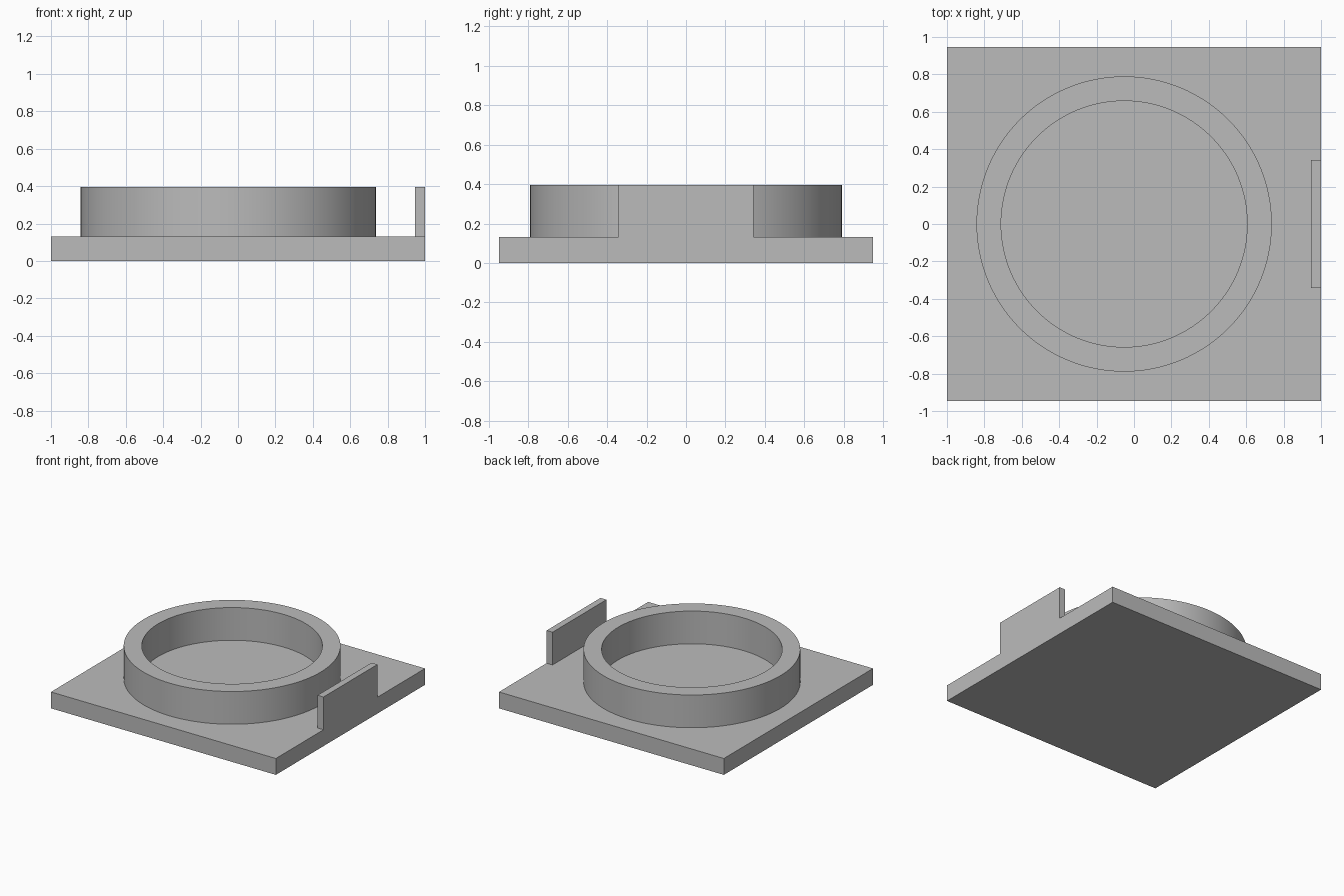
import bpy
import bmesh
import math

cube = bpy.data.objects.get("Cube")
if cube:
    bpy.data.objects.remove(cube, do_unlink=True)

# One grey for the whole model
GREY = (0.5, 0.5, 0.5, 1.0)
grey = bpy.data.materials.new("plain grey")
grey.use_nodes = True
grey.diffuse_color = GREY
grey.node_tree.nodes["Principled BSDF"].inputs["Base Color"].default_value = GREY

UNIT = 1 / 38           # half the plate length is 38 units
PLATE_TOP = 5 * UNIT
WALL_TOP = 15 * UNIT


def add_object(name, bm):
    bmesh.ops.recalc_face_normals(bm, faces=bm.faces)
    mesh = bpy.data.meshes.new(name)
    bm.to_mesh(mesh)
    bm.free()
    mesh.materials.append(grey)
    obj = bpy.data.objects.new(name, mesh)
    bpy.context.collection.objects.link(obj)
    return obj


def add_box(name, low, high):
    bm = bmesh.new()
    bmesh.ops.create_cube(bm, size=1)
    for v in bm.verts:
        v.co = [b if c > 0 else a for c, a, b in zip(v.co, low, high)]
    return add_object(name, bm)


def add_ring(name, centre_x, inner, outer, bottom, top, segments=128):
    # Rectangular wall section spun once around the ring's axis
    bm = bmesh.new()
    section = [(inner, bottom), (outer, bottom), (outer, top), (inner, top)]
    verts = [bm.verts.new((centre_x + r, 0, z)) for r, z in section]
    edges = [bm.edges.new((verts[i - 1], verts[i])) for i in range(len(verts))]
    bmesh.ops.spin(bm, geom=verts + edges, cent=(centre_x, 0, 0), axis=(0, 0, 1),
                   angle=math.tau, steps=segments, use_merge=True)
    bmesh.ops.remove_doubles(bm, verts=bm.verts, dist=1e-5)
    obj = add_object(name, bm)
    bpy.ops.object.select_all(action='DESELECT')
    obj.select_set(True)
    bpy.context.view_layer.objects.active = obj
    bpy.ops.object.shade_smooth_by_angle(angle=math.radians(30))
    return obj


# Flat base plate
add_box("base_plate", (-1, -36 * UNIT, 0), (1, 36 * UNIT, PLATE_TOP))

# Round collar, slightly off centre, with the plate as its floor
add_ring("round_collar", -2 * UNIT, 25 * UNIT, 30 * UNIT, PLATE_TOP, WALL_TOP)

# Thin upright tab flush with the plate's left edge
add_box("side_tab", (36 * UNIT, -13 * UNIT, PLATE_TOP), (1, 13 * UNIT, WALL_TOP))
